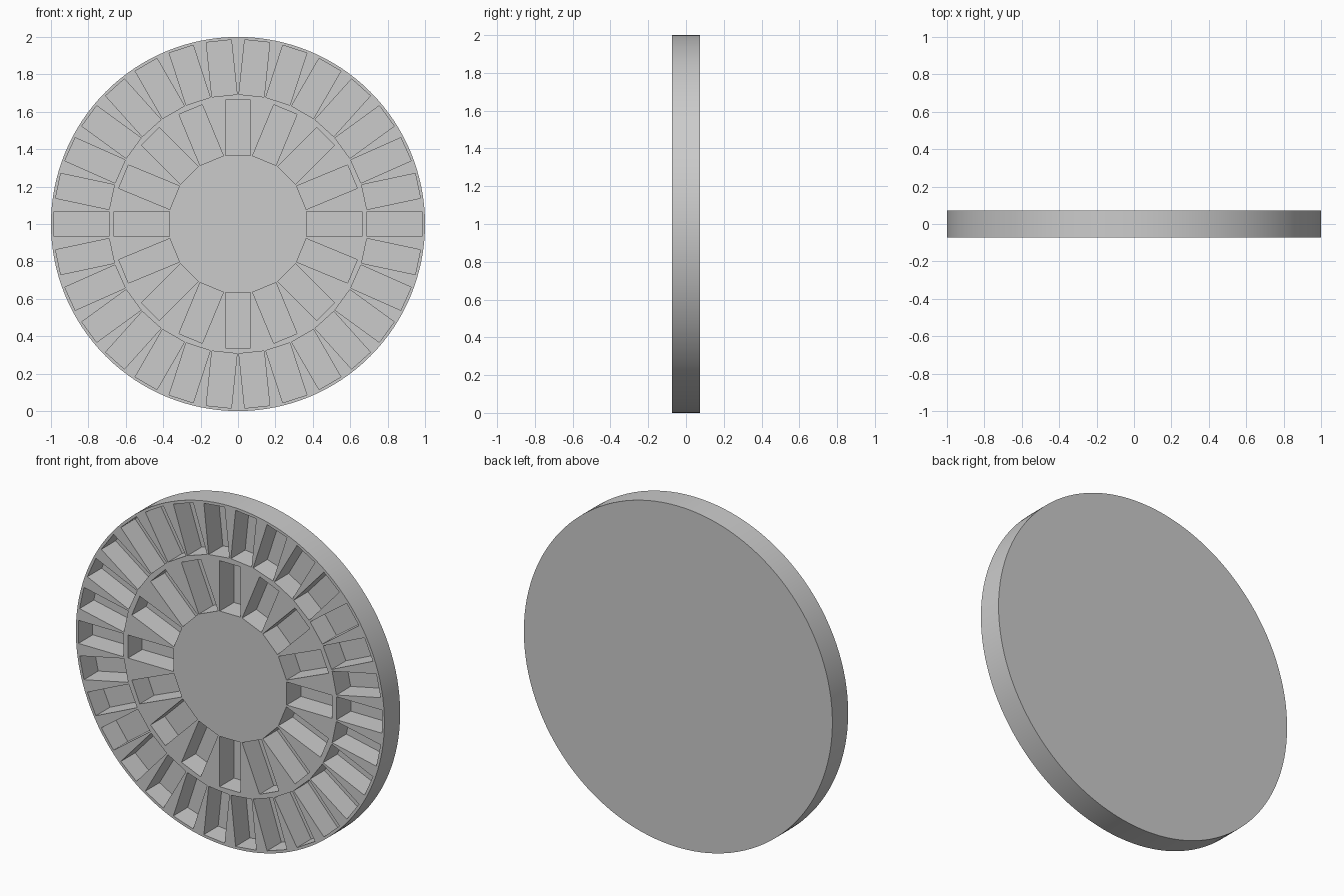
import bpy, bmesh, math
from mathutils import Matrix, Vector

if "Cube" in bpy.data.objects:
    bpy.data.objects.remove(bpy.data.objects["Cube"])

RADIUS, THICK, DEPTH, SLOT_W = 1.0, 0.146, 0.132, 0.135
CENTRE = Matrix.Translation((0, 0, 1))

grey = bpy.data.materials.new("light_grey")
grey.diffuse_color = (0.6, 0.6, 0.6, 1)
grey.use_nodes = True
grey.node_tree.nodes["Principled BSDF"].inputs["Base Color"].default_value = grey.diffuse_color


def make_object(name, bm):
    mesh = bpy.data.meshes.new(name)
    bm.to_mesh(mesh)
    bm.free()
    obj = bpy.data.objects.new(name, mesh)
    bpy.context.collection.objects.link(obj)
    mesh.materials.append(grey)
    return obj


def add_slot_ring(bm, count, r_in, r_out):
    """Radial boxes that open through the front and stop before the back."""
    y_front, y_floor = -THICK / 2 - 0.05, -THICK / 2 + DEPTH
    size = Vector((r_out - r_in, y_floor - y_front, SLOT_W))
    local = Matrix.Translation(((r_in + r_out) / 2, (y_front + y_floor) / 2, 0))
    scale = Matrix.Diagonal(size).to_4x4()
    for i in range(count):
        turn = Matrix.Rotation(2 * math.pi * i / count, 4, 'Y')
        bmesh.ops.create_cube(bm, size=1, matrix=CENTRE @ turn @ local @ scale)


# Round plate standing upright
bm = bmesh.new()
bmesh.ops.create_cone(bm, cap_ends=True, segments=128, radius1=RADIUS, radius2=RADIUS,
                      depth=THICK, matrix=CENTRE @ Matrix.Rotation(math.pi / 2, 4, 'X'))
disc = make_object("slotted_disc", bm)

# Two rings of pockets in the front face
bm = bmesh.new()
add_slot_ring(bm, 30, 0.69, 0.983)
add_slot_ring(bm, 16, 0.367, 0.662)
cutter = make_object("slot_cutter", bm)
cutter.hide_render = True

cut = disc.modifiers.new("slots", 'BOOLEAN')
cut.operation = 'DIFFERENCE'
cut.solver = 'EXACT'
cut.object = cutter

# Bake the cut, drop the cutter, smooth the rim
bpy.context.view_layer.objects.active = disc
disc.select_set(True)
bpy.ops.object.modifier_apply(modifier=cut.name)
bpy.data.objects.remove(cutter)
bpy.ops.object.shade_smooth_by_angle(angle=math.radians(30))
